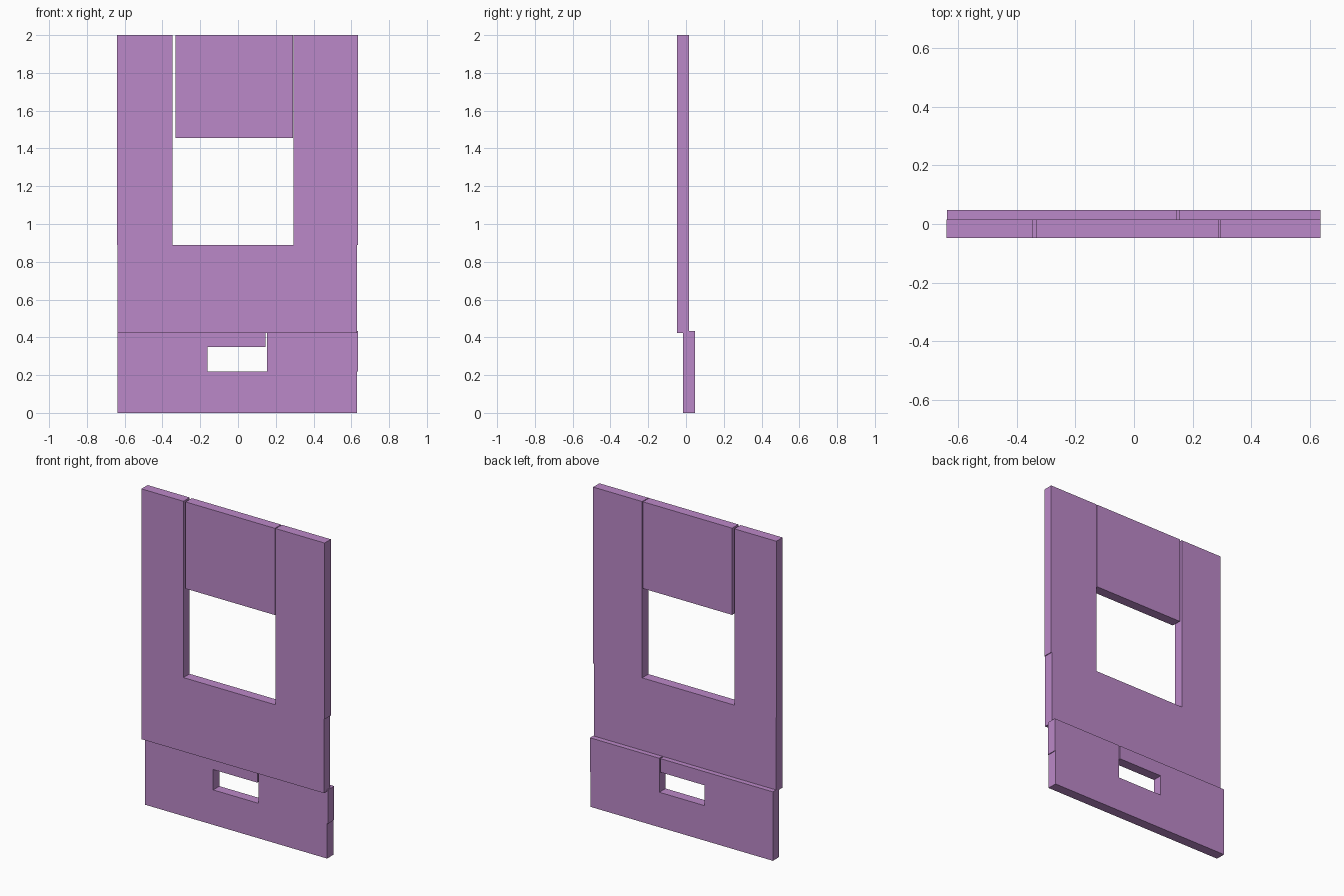
import bpy
import bmesh
from mathutils import Matrix, Vector

cube = bpy.data.objects.get("Cube")
if cube:
    bpy.data.objects.remove(cube, do_unlink=True)

# Single flat colour
lilac = bpy.data.materials.new("lilac")
lilac.use_nodes = True
colour = (0.50, 0.25, 0.58, 1)
lilac.diffuse_color = colour
lilac.node_tree.nodes["Principled BSDF"].inputs["Base Color"].default_value = colour

# The upper panels sit forward of the lower ones
UPPER = (-0.047, 0.015)
LOWER = (-0.015, 0.047)


def panel(name, x, z, y):
    """Flat box spanning the given x, z and y ranges."""
    low, high = Vector((x[0], y[0], z[0])), Vector((x[1], y[1], z[1]))
    bm = bmesh.new()
    bmesh.ops.create_cube(bm, size=1, matrix=Matrix.Translation((low + high) / 2)
                          @ Matrix.Diagonal((*(high - low), 1)))
    mesh = bpy.data.meshes.new(name)
    bm.to_mesh(mesh)
    bm.free()
    mesh.materials.append(lilac)
    bpy.context.collection.objects.link(bpy.data.objects.new(name, mesh))


# Upper wall around the large opening
panel("upper_right_wall", (-0.64, -0.347), (0.89, 2), UPPER)
panel("upper_left_wall", (0.295, 0.636), (0.89, 2), UPPER)
panel("upper_lintel", (-0.332, 0.29), (1.454, 2), UPPER)
panel("middle_band", (-0.638, 0.631), (0.424, 0.89), UPPER)

# Lower wall around the small opening
panel("base_band", (-0.638, 0.631), (0, 0.22), LOWER)
panel("lower_right_wall", (-0.638, -0.162), (0.22, 0.434), LOWER)
panel("lower_left_wall", (0.153, 0.636), (0.22, 0.434), LOWER)
panel("lower_lintel", (-0.162, 0.146), (0.348, 0.434), LOWER)
